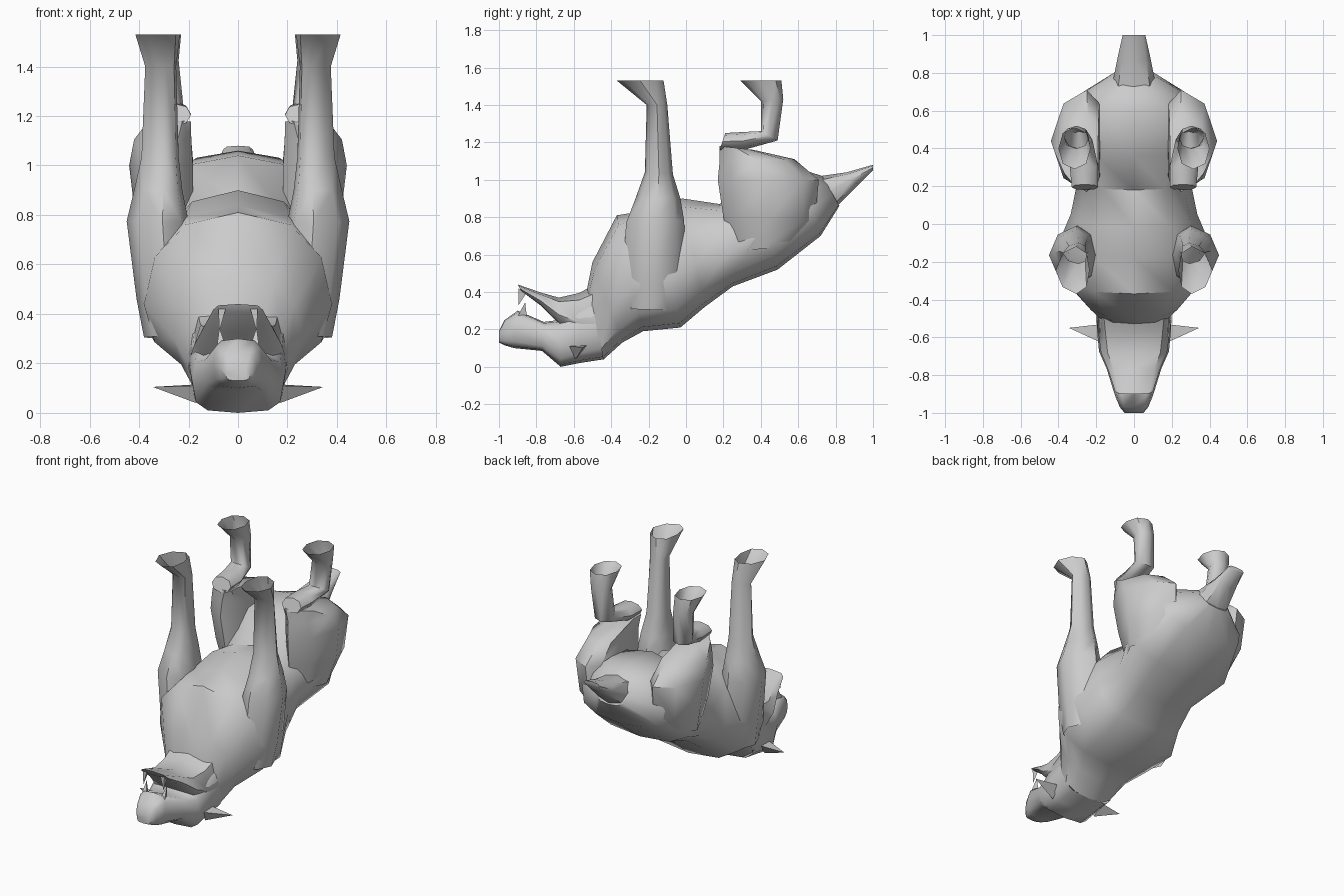
import bpy, bmesh, math
from mathutils import Vector


def finish(name, bm, mirror=False, smooth=True):
    bmesh.ops.recalc_face_normals(bm, faces=bm.faces)
    me = bpy.data.meshes.new(name)
    bm.to_mesh(me)
    bm.free()
    ob = bpy.data.objects.new(name, me)
    bpy.context.collection.objects.link(ob)
    if mirror:
        ob.modifiers.new("mirror", 'MIRROR').use_mirror_merge = False
    if smooth:
        bpy.ops.object.select_all(action='DESELECT')
        ob.select_set(True)
        bpy.context.view_layer.objects.active = ob
        bpy.ops.object.shade_smooth_by_angle(angle=math.radians(50))
    return ob


def loft(name, sections, n=10, e=1.0, mirror=False, caps=(True, True), sag=0.0, tuck=0.0):
    """Each section: (x0, x1, ya, za, yb, zb) = x range plus its two ends in the side view.
    sag moves the widest point towards end a, tuck moves both ends sideways in x."""
    bm = bmesh.new()
    rings = []
    for x0, x1, ya, za, yb, zb in sections:
        c = Vector(((x0 + x1) / 2, (ya + yb) / 2, (za + zb) / 2))
        u = Vector(((x1 - x0) / 2, 0, 0))
        v = Vector((0, (yb - ya) / 2, (zb - za) / 2))
        ring = []
        for i in range(n):
            t = 2 * math.pi * i / n + math.pi / 2
            p, q = (math.copysign(abs(round(f, 6)) ** e, f) for f in (math.cos(t), math.sin(t)))
            k = 1 - min(1, q * q)
            ring.append(bm.verts.new(c + u * p + v * (q - sag * k) + Vector((tuck * (1 - k), 0, 0))))
        rings.append(ring)
    for a, b in zip(rings, rings[1:]):
        for i in range(n):
            j = (i + 1) % n
            bm.faces.new((a[i], a[j], b[j], b[i]))
    if caps[0]:
        bm.faces.new(rings[0])
    if caps[1]:
        bm.faces.new(rings[-1])
    return finish(name, bm, mirror)


def spike(name, base, tip, mirror=True):
    bm = bmesh.new()
    b = [bm.verts.new(p) for p in base]
    t = bm.verts.new(tip)
    bm.faces.new(b)
    for i in range(len(b)):
        bm.faces.new((b[i], b[(i + 1) % len(b)], t))
    return finish(name, bm, mirror, smooth=False)


def sym(rows):
    return [(-w, w, *r) for w, *r in rows]


# Torso, lying on its back and sloping down to the neck; open where it meets the head
loft("torso", sym([
    (0.20, -0.44, 0.04, -0.53, 0.41),
    (0.26, -0.34, 0.13, -0.50, 0.56),
    (0.38, -0.23, 0.19, -0.37, 0.81),
    (0.395, -0.03, 0.21, -0.18, 0.84),
    (0.335, 0.10, 0.32, -0.02, 0.90),
    (0.30, 0.25, 0.43, 0.18, 0.87),
    (0.39, 0.49, 0.52, 0.36, 1.04),
    (0.30, 0.72, 0.70, 0.60, 1.06),
    (0.11, 0.82, 0.86, 0.73, 1.02)]), n=12, e=0.85, sag=0.2, caps=(False, True))

# Skull with muzzle
loft("head", sym([
    (0.20, -0.44, 0.04, -0.50, 0.38),
    (0.195, -0.57, 0.02, -0.57, 0.34),
    (0.185, -0.67, 0.00, -0.68, 0.25),
    (0.145, -0.77, 0.085, -0.76, 0.24),
    (0.10, -0.92, 0.10, -0.90, 0.30),
    (0.075, -0.97, 0.115, -0.97, 0.25),
    (0.05, -1.00, 0.13, -1.00, 0.19)]), n=12, e=0.6, caps=(False, True))

# Open jaw
loft("jaw", sym([
    (0.20, -0.48, 0.13, -0.49, 0.44),
    (0.19, -0.57, 0.15, -0.57, 0.395),
    (0.175, -0.68, 0.23, -0.68, 0.37),
    (0.135, -0.78, 0.33, -0.77, 0.395),
    (0.10, -0.88, 0.405, -0.90, 0.44)]), n=8, e=0.65, sag=0.3, caps=(False, True))

# Tail
loft("tail", sym([
    (0.11, 0.81, 0.86, 0.72, 1.02),
    (0.085, 0.92, 0.97, 0.86, 1.04),
    (0.06, 1.00, 1.05, 1.00, 1.08)]), n=8, e=0.8, caps=(False, True))

# Front legs, growing out of the shoulder and open at the soles
loft("front_leg", [
    (0.20, 0.38, -0.32, 0.31, -0.06, 0.30),
    (0.20, 0.41, -0.34, 0.45, 0.00, 0.47),
    (0.20, 0.45, -0.32, 0.77, -0.01, 0.78),
    (0.225, 0.42, -0.27, 0.90, -0.03, 0.90),
    (0.24, 0.39, -0.22, 1.04, -0.07, 1.03),
    (0.25, 0.375, -0.21, 1.40, -0.10, 1.40),
    (0.235, 0.415, -0.37, 1.53, -0.12, 1.53)],
    n=8, mirror=True, caps=(False, False), tuck=-0.02)

# Thighs, tapering into the hips
loft("thigh", [
    (0.16, 0.37, 0.24, 0.62, 0.58, 0.64),
    (0.18, 0.415, 0.20, 0.80, 0.69, 0.78),
    (0.18, 0.44, 0.17, 1.00, 0.71, 1.00),
    (0.19, 0.42, 0.18, 1.10, 0.58, 1.11),
    (0.20, 0.37, 0.18, 1.18, 0.36, 1.16)],
    n=8, mirror=True, tuck=-0.06, e=0.9, caps=(False, True))

# Hind shanks and feet, open at the soles
loft("hind_shank", [
    (0.19, 0.33, 0.21, 1.25, 0.18, 1.16),
    (0.19, 0.34, 0.30, 1.255, 0.31, 1.16),
    (0.22, 0.36, 0.40, 1.26, 0.49, 1.21),
    (0.24, 0.37, 0.40, 1.42, 0.52, 1.43),
    (0.23, 0.40, 0.29, 1.53, 0.51, 1.53)],
    n=8, e=0.9, mirror=True, caps=(True, False))

# Ears and fangs
spike("ear", [(0.17, -0.63, 0.11), (0.17, -0.53, 0.115), (0.17, -0.59, 0.04)], (0.345, -0.55, 0.105))
spike("upper_fang", [(0.05, -0.90, 0.27), (0.085, -0.90, 0.27), (0.07, -0.85, 0.26)], (0.075, -0.86, 0.345))
spike("lower_fang", [(0.05, -0.895, 0.42), (0.08, -0.895, 0.42), (0.07, -0.85, 0.40)], (0.075, -0.895, 0.33))
